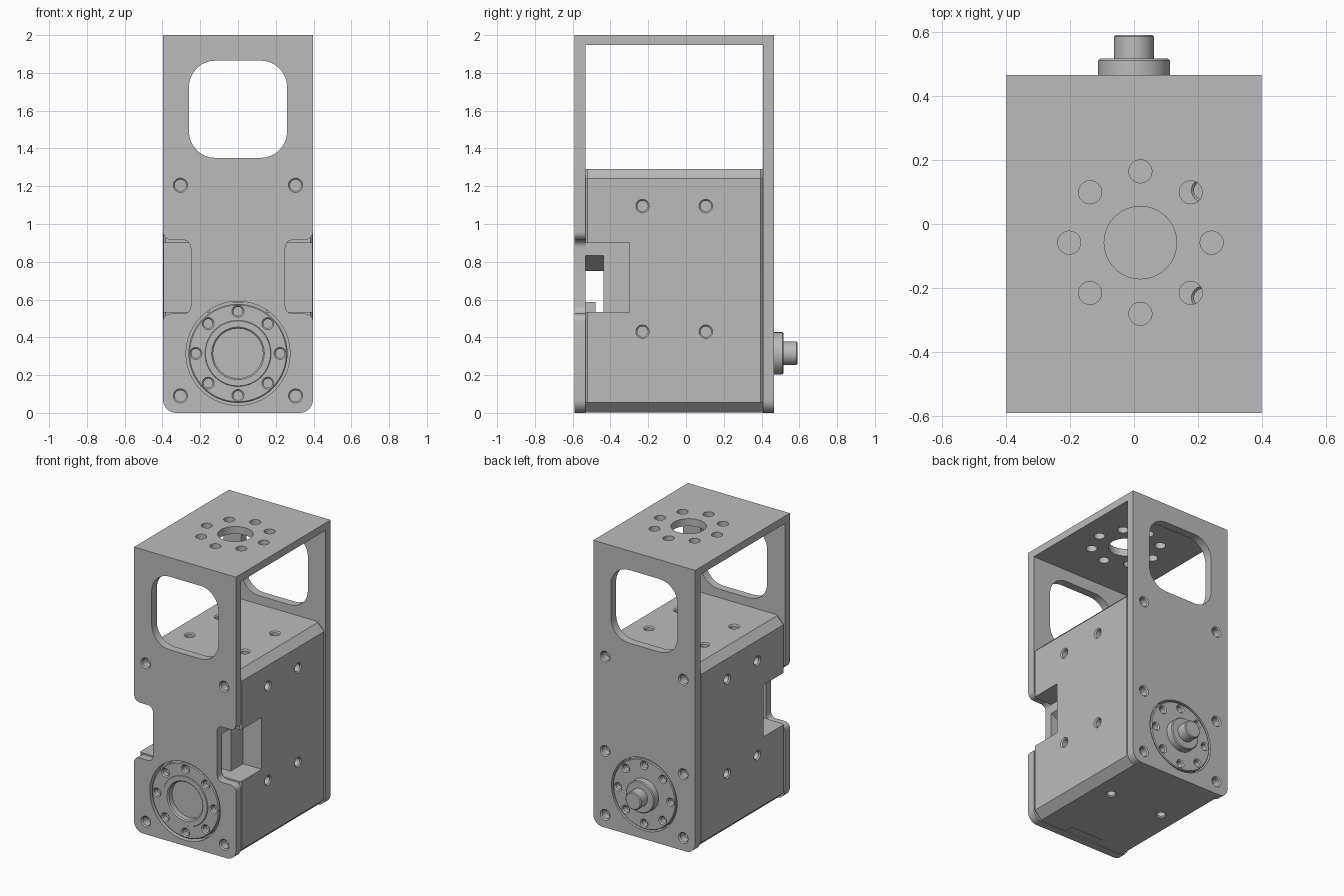
import bpy, bmesh, math
from mathutils import Vector

if "Cube" in bpy.data.objects:
    bpy.data.objects.remove(bpy.data.objects["Cube"], do_unlink=True)

metal = bpy.data.materials.new("plain_grey")
metal.use_nodes = True
GREY = (0.5, 0.5, 0.5, 1)
metal.diffuse_color = GREY
metal.node_tree.nodes["Principled BSDF"].inputs["Base Color"].default_value = GREY

# Maps (u, v, depth) to model space for a profile extruded along each axis
AXES = {
    "x": lambda u, v, d: (d, u, v),
    "y": lambda u, v, d: (u, d, v),
    "z": lambda u, v, d: (u, v, d),
}


def loft(name, rings, axis):
    """Solid through matching 2D rings, each given as (points, depth)."""
    bm = bmesh.new()
    loops = [[bm.verts.new(AXES[axis](u, v, d)) for u, v in pts] for pts, d in rings]
    n = len(loops[0])
    bm.faces.new(loops[0])
    bm.faces.new(loops[-1])
    for a, b in zip(loops, loops[1:]):
        for i in range(n):
            j = (i + 1) % n
            bm.faces.new((a[i], a[j], b[j], b[i]))
    bmesh.ops.recalc_face_normals(bm, faces=bm.faces)
    mesh = bpy.data.meshes.new(name)
    bm.to_mesh(mesh)
    bm.free()
    mesh.materials.append(metal)
    obj = bpy.data.objects.new(name, mesh)
    bpy.context.collection.objects.link(obj)
    return obj


def prism(name, pts, axis, d0, d1):
    return loft(name, [(pts, d0), (pts, d1)], axis)


def rect(u0, u1, v0, v1):
    return [(u0, v0), (u1, v0), (u1, v1), (u0, v1)]


def circle(u, v, r, n=32):
    return [(u + r * math.cos(math.tau * i / n), v + r * math.sin(math.tau * i / n))
            for i in range(n)]


def turned(name, u, v, axis, steps, n=32):
    """Round solid from (radius, depth) steps."""
    return loft(name, [(circle(u, v, r, n), d) for r, d in steps], axis)


def rounded(corners, seg=8):
    """Outline of right-angled corners (u, v, radius)."""
    out = []
    for i, (u, v, r) in enumerate(corners):
        p = Vector((u, v))
        if not r:
            out.append((u, v))
            continue
        a = (Vector(corners[i - 1][:2]) - p).normalized()
        b = (Vector(corners[(i + 1) % len(corners)][:2]) - p).normalized()
        c = p + (a + b) * r
        for k in range(seg + 1):
            t = math.pi / 2 * k / seg
            out.append(tuple(c - b * r * math.cos(t) - a * r * math.sin(t)))
    return out


def combine(target, tool, operation="DIFFERENCE"):
    tool.hide_render = True
    mod = target.modifiers.new("combine", "BOOLEAN")
    mod.operation, mod.solver, mod.object = operation, "EXACT", tool
    bpy.context.view_layer.objects.active = target
    bpy.ops.object.modifier_apply(modifier=mod.name)
    bpy.data.objects.remove(tool, do_unlink=True)


def drill(target, u, v, r, axis, face, end):
    """Hole with a small chamfered mouth, from the outer face to the end depth."""
    s = 1 if end > face else -1
    steps = [(r + 0.018, face - s * 0.01), (r, face + s * 0.008), (r, end)]
    combine(target, turned("drill", u, v, axis, steps, 24))


def ring_of(radius, u, v, count=8):
    return circle(u, v, radius, count)


W = 0.397                      # half width
FRONT, FRONT_IN = -0.59, -0.533
BACK_IN, BACK = 0.407, 0.465
AXLE = 0.315                   # height of the output axis

# Bracket: notched front plate, plain back plate, top plate
right_half = [(W, 0, 0.07), (W, 0.525, 0.04), (0.25, 0.525, 0.04),
              (0.25, 0.915, 0.04), (W, 0.915, 0.045), (W, 2, 0)]
left_half = [(-u, v, r) for u, v, r in reversed(right_half)]
bracket = prism("bracket", rounded(right_half + left_half), "y", FRONT, FRONT_IN)
back_outline = rounded([(-W, 0, 0.07), (W, 0, 0.07), (W, 2, 0), (-W, 2, 0)])
combine(bracket, prism("back", back_outline, "y", BACK_IN, BACK), "UNION")
combine(bracket, prism("top", rect(-W, W, FRONT, BACK), "z", 1.948, 2), "UNION")

# Windows through both plates
window = rounded([(u, v, 0.14) for u, v in rect(-0.26, 0.26, 1.35, 1.865)])
combine(bracket, prism("window", window, "y", -1, 1))

# Top mounting holes
combine(bracket, prism("cut", circle(0.02, -0.058, 0.113, 48), "z", 1.9, 2.1))
for u, v in ring_of(0.222, 0.02, -0.058):
    combine(bracket, prism("cut", circle(u, v, 0.036, 24), "z", 1.9, 2.1))

# Openings for the round hubs
combine(bracket, prism("cut", circle(0, AXLE, 0.275, 64), "y", -0.7, -0.5))
combine(bracket, prism("cut", circle(0, AXLE, 0.255, 64), "y", 0.38, 0.5))

# Screw holes in the plates
for side in (-1, 1):
    for z in (0.09, 1.205):
        drill(bracket, side * 0.305, z, 0.03, "y", FRONT, -0.5)
    for z in (0.09, 0.54, 1.205):
        drill(bracket, side * 0.305, z, 0.03, "y", BACK, 0.38)

# Body block with chamfered top and bottom edges and slim end chamfers
B = W - 0.002


def body_section(inset):
    w, c = B - inset, 0.055
    half = [(w - c, 0.002), (w, c), (w, 1.24), (w - 0.05, 1.29)]
    return half + [(-u, v) for u, v in reversed(half)]


body = loft("body", [(body_section(0.012), FRONT_IN), (body_section(0), FRONT_IN + 0.012),
                     (body_section(0), BACK_IN - 0.012), (body_section(0.012), BACK_IN)], "y")

# Side pockets joined by a cable channel behind the front plate
for side in (-1, 1):
    pocket = rect(*sorted((side * 0.25, side * 0.5)), 0.535, 0.9)
    combine(body, prism("pocket", pocket, "y", -0.6, -0.3))
channel = [(-0.26, 0.535), (0.26, 0.535), (0.26, 0.84), (0.1, 0.75), (-0.1, 0.75), (-0.26, 0.84)]
combine(body, prism("channel", channel, "y", -0.6, -0.437))
prism("cable_socket", rect(-0.15, 0.15, 0.53, 0.588), "y", FRONT_IN, -0.48)

# Threaded holes on the sides, top and bottom of the body
for side in (-1, 1):
    for y in (-0.23, 0.105):
        for z in (0.43, 1.095):
            drill(body, y, z, 0.028, "x", side * B, side * (B - 0.1))
        drill(body, side * 0.215, y, 0.028, "z", 1.29, 1.19)
    drill(body, side * 0.21, 0.02, 0.028, "z", 0.002, 0.1)

# Shallow tab recess under the front edge
combine(body, prism("cut", rect(-0.13, 0.13, -0.6, -0.47), "z", -0.1, 0.008))

# Front hub: flanged disc with a raised ring, central recess and ring of holes
front_hub = turned("front_hub", 0, AXLE, "y", [
    (0.262, FRONT_IN + 0.002), (0.262, -0.579), (0.256, -0.585),
    (0.175, -0.585), (0.172, FRONT)], 64)
drill(front_hub, 0, AXLE, 0.132, "y", FRONT, -0.545)

# Back hub: disc, stepped boss and shaft stub
back_hub = turned("back_hub", 0, AXLE, "y", [
    (0.245, BACK_IN - 0.002), (0.245, BACK - 0.006), (0.24, BACK), (0.112, BACK),
    (0.112, 0.51), (0.106, 0.516), (0.062, 0.516), (0.062, 0.584), (0.056, 0.59)], 64)

for u, v in ring_of(0.223, 0, AXLE):
    drill(front_hub, u, v, 0.024, "y", -0.585, -0.545)
for u, v in ring_of(0.205, 0, AXLE):
    drill(back_hub, u, v, 0.022, "y", BACK, 0.42)

# Smooth round surfaces, crisp edges
bpy.ops.object.select_all(action="DESELECT")
for obj in (bracket, body, front_hub, back_hub):
    obj.select_set(True)
bpy.context.view_layer.objects.active = bracket
bpy.ops.object.shade_smooth_by_angle(angle=math.radians(25))
